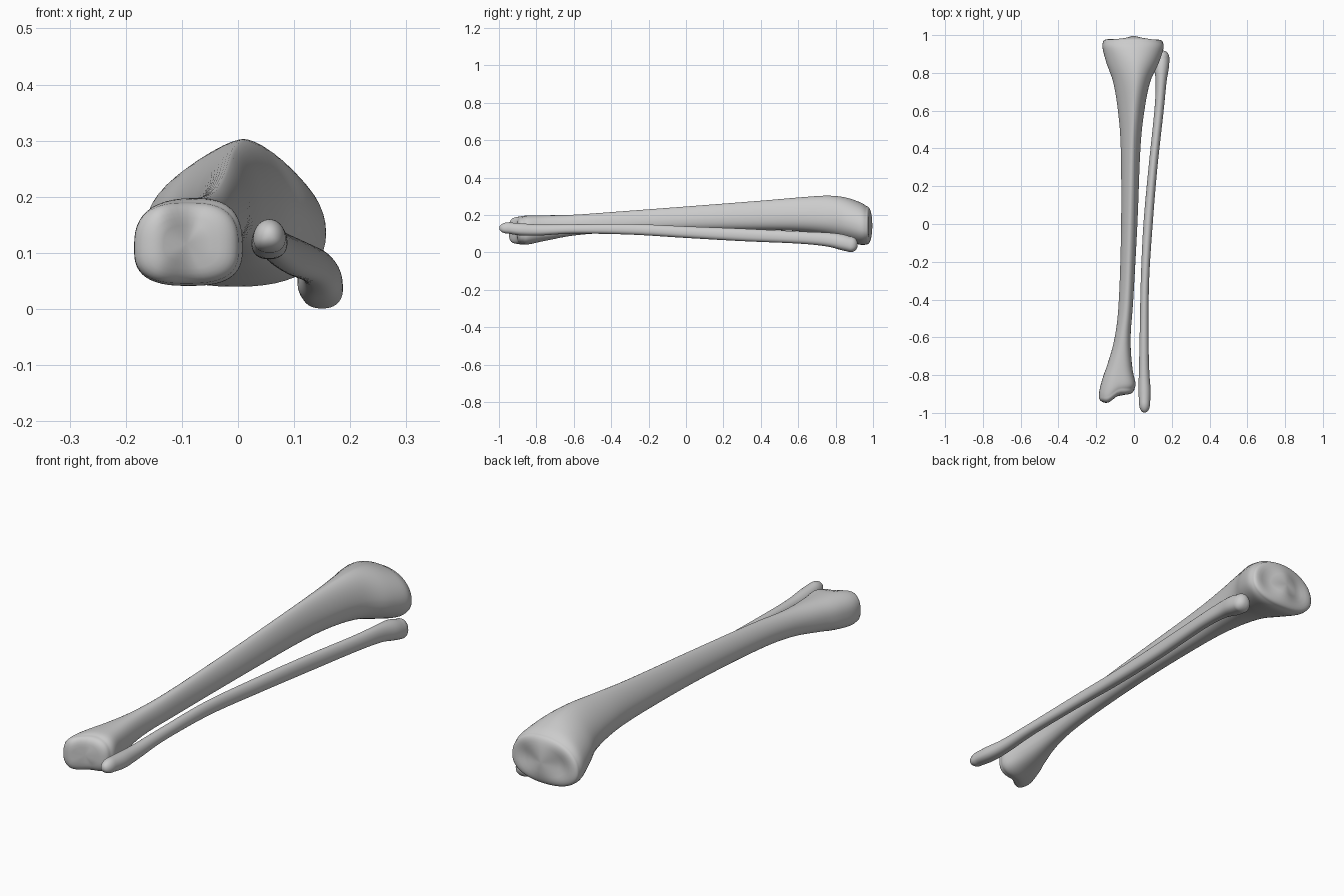
import bpy
import bmesh
from math import cos, sin, pi, exp

cube = bpy.data.objects.get("Cube")
if cube:
    bpy.data.objects.remove(cube, do_unlink=True)

SEGMENTS = 48
STEPS = 5
CAP_RINGS = 8

bone_grey = bpy.data.materials.new("bone grey")
bone_grey.use_nodes = True
colour = (0.6, 0.6, 0.6, 1)
bone_grey.diffuse_color = colour
bone_grey.node_tree.nodes["Principled BSDF"].inputs["Base Color"].default_value = colour


def smooth_stations(stations):
    """Catmull-Rom interpolation of every value between the stations."""
    result = []
    last = len(stations) - 1
    for i in range(last):
        a, b = stations[max(i - 1, 0)], stations[i]
        c, d = stations[i + 1], stations[min(i + 2, last)]
        for k in range(STEPS):
            t = k / STEPS
            result.append([
                q + 0.5 * t * (r - p + t * (2 * p - 5 * q + 4 * r - s + t * (3 * (q - r) + s - p)))
                for p, q, r, s in zip(a, b, c, d)])
    result.append(list(stations[last]))
    return result


def power(value, exponent):
    return (1 if value >= 0 else -1) * abs(value) ** exponent


def section(station, shrink=1.0, shift=0.0):
    """Closed cross-section: rounded below, pulled up to a ridge above."""
    y, left, right, low, high, ridge, sharp = station
    centre, half = (left + right) / 2, (right - left) / 2
    level = low + (high - low) * 0.43
    middle = (low + high) / 2
    points = []
    for i in range(SEGMENTS):
        c, s = cos(2 * pi * i / SEGMENTS), sin(2 * pi * i / SEGMENTS)
        upper = s > 0
        e = sharp if upper else min(sharp, 0.85)
        x = centre + half * power(c, e)
        z = level + power(s, e) * (high - level if upper else level - low)
        if upper:
            x += (ridge - centre) * s ** 2
        points.append((centre + (x - centre) * shrink, y + shift,
                       middle + (z - middle) * shrink))
    return points


def make_bone(name, stations, front_depth, back_depth, roundness, sculpt=None):
    """Loft the sections along y and round off both ends."""
    body = smooth_stations(stations)
    angles = [pi / 2 * k / CAP_RINGS for k in range(1, CAP_RINGS)]
    front = [section(body[0], cos(a) ** roundness, -front_depth * sin(a)) for a in reversed(angles)]
    back = [section(body[-1], cos(a) ** roundness, back_depth * sin(a)) for a in angles]
    rings = front + [section(s) for s in body] + back

    bm = bmesh.new()
    loops = [[bm.verts.new(p) for p in ring] for ring in rings]
    for a, b in zip(loops, loops[1:]):
        for i in range(SEGMENTS):
            j = (i + 1) % SEGMENTS
            bm.faces.new((a[i], a[j], b[j], b[i]))
    for loop, side, depth in ((loops[0], -1, front_depth), (loops[-1], 1, back_depth)):
        tip = sum((v.co for v in loop), loop[0].co * 0) / SEGMENTS
        tip.y = (body[0][0] if side < 0 else body[-1][0]) + side * depth
        hub = bm.verts.new(tip)
        for i in range(SEGMENTS):
            bm.faces.new((loop[i], loop[(i + 1) % SEGMENTS], hub))
    if sculpt:
        for v in bm.verts:
            sculpt(v.co)
    bmesh.ops.recalc_face_normals(bm, faces=bm.faces)
    mesh = bpy.data.meshes.new(name)
    bm.to_mesh(mesh)
    bm.free()
    mesh.materials.append(bone_grey)
    mesh.shade_smooth()
    obj = bpy.data.objects.new(name, mesh)
    bpy.context.collection.objects.link(obj)


def bump(x, z, cx, cz, rx, rz):
    return exp(-((x - cx) / rx) ** 2 - ((z - cz) / rz) ** 2)


def sculpt_shin(co):
    x, y, z = co
    # Knee plateau: two shallow dishes beside a central rise
    weight = min(max((y - 0.95) / 0.03, 0), 1)
    dishes = sum(bump(x, z, cx, 0.14, 0.05, 0.055) for cx in (-0.08, 0.08))
    rise = bump(x, z, 0, 0.14, 0.035, 0.06)
    co.y += weight * (0.010 * rise - 0.018 * dishes)
    # Ankle: inner knob reaches past the shallow joint face
    weight = min(max((-0.8 - y) / 0.08, 0), 1)
    knob = min(max((-0.07 - x) / 0.08, 0), 1)
    knob = knob * knob * (3 - 2 * knob)
    co.y += weight * (0.012 - 0.045 * knob)


# Columns: y, left, right, low, high, ridge x, ridge sharpness
shin_stations = [
    (-0.885, -0.185, 0.002, 0.045, 0.190, -0.09, 0.72),
    (-0.85, -0.181, 0.008, 0.042, 0.197, -0.08, 0.74),
    (-0.75, -0.143, -0.010, 0.062, 0.198, -0.07, 0.85),
    (-0.6, -0.102, -0.018, 0.090, 0.201, -0.055, 1),
    (-0.4, -0.080, -0.004, 0.105, 0.215, -0.035, 1.1),
    (0, -0.068, 0.018, 0.118, 0.245, -0.02, 1.2),
    (0.4, -0.070, 0.034, 0.120, 0.276, -0.01, 1.25),
    (0.6, -0.085, 0.055, 0.113, 0.293, 0, 1.25),
    (0.75, -0.110, 0.085, 0.093, 0.303, 0.01, 1.2),
    (0.85, -0.145, 0.130, 0.064, 0.294, 0.01, 1.15),
    (0.93, -0.166, 0.156, 0.041, 0.268, 0, 1),
    (0.965, -0.164, 0.152, 0.042, 0.247, 0, 0.95),
]
make_bone("shin_bone", shin_stations, 0.032, 0.025, 0.5, sculpt_shin)

# The slender outer bone, round all along
outer_spans = [
    (-0.95, 0.027, 0.085, 0.100, 0.160),
    (-0.88, 0.024, 0.088, 0.090, 0.155),
    (-0.78, 0.026, 0.081, 0.090, 0.149),
    (-0.6, 0.030, 0.077, 0.100, 0.150),
    (-0.3, 0.036, 0.080, 0.095, 0.152),
    (0, 0.050, 0.099, 0.077, 0.139),
    (0.3, 0.077, 0.124, 0.060, 0.127),
    (0.6, 0.108, 0.157, 0.047, 0.112),
    (0.75, 0.115, 0.172, 0.032, 0.106),
    (0.83, 0.106, 0.185, 0.012, 0.098),
    (0.88, 0.112, 0.187, 0.001, 0.084),
]
outer_stations = [(y, a, b, low, high, (a + b) / 2, 1) for y, a, b, low, high in outer_spans]
make_bone("outer_bone", outer_stations, 0.048, 0.038, 0.9)
